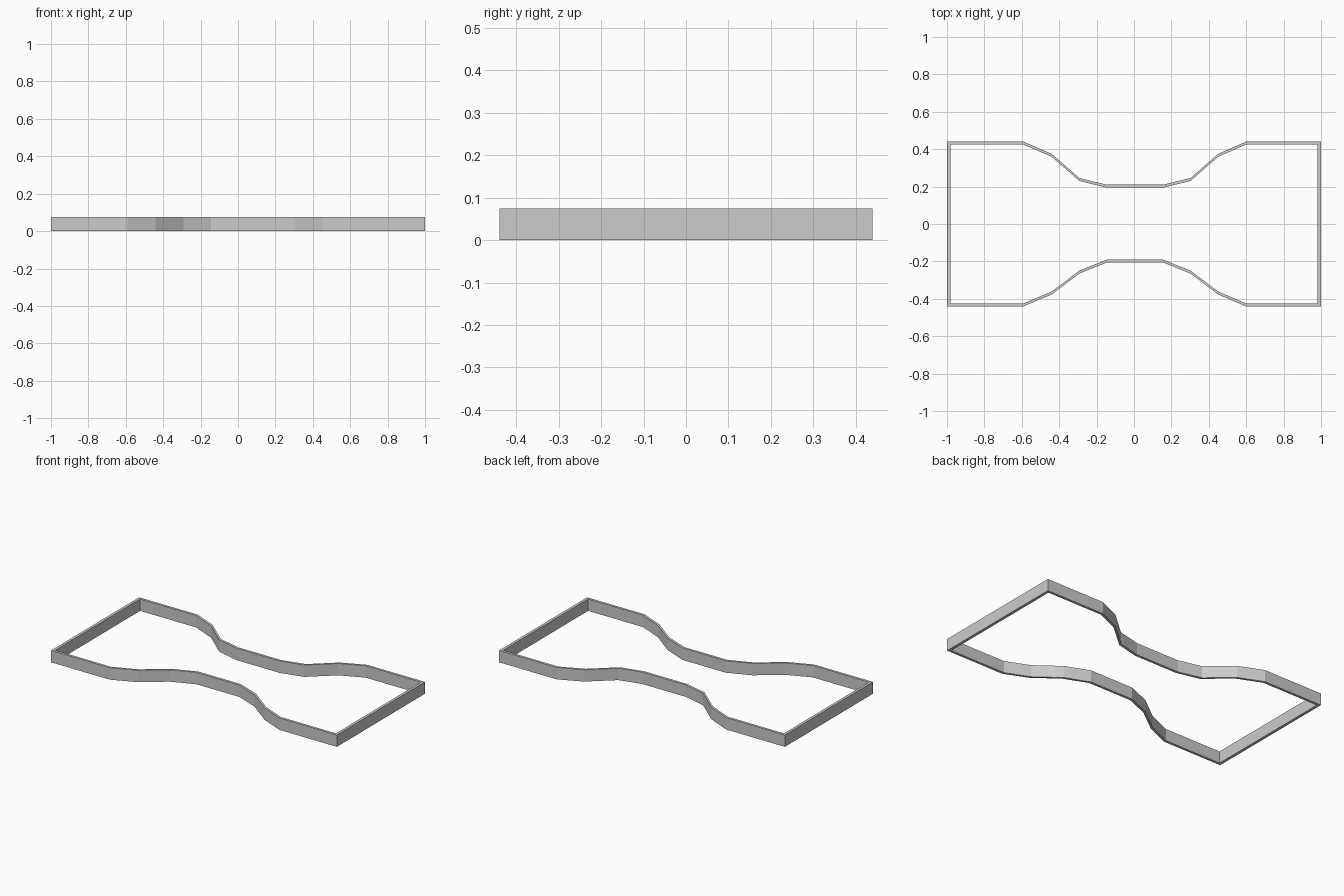
import bpy, bmesh

if "Cube" in bpy.data.objects:
    bpy.data.objects.remove(bpy.data.objects["Cube"])

HEIGHT = 0.075
WALL = 0.016
END_X = 1.0
END_WALL = 0.018

# Bend stations along x, shared by both long walls
XS = [-0.59, -0.44, -0.292, -0.145, 0.155, 0.302, 0.45, 0.597]
BACK = [0.44, 0.375, 0.246, 0.21]
FRONT = [-0.44, -0.377, -0.265, -0.206]


def outline(inset_x, inset_y):
    """Closed counter-clockwise outline of the pinched frame."""
    x = END_X - inset_x
    front = [y + inset_y for y in FRONT + FRONT[::-1]]
    back = [y - inset_y for y in BACK + BACK[::-1]]
    pts = [(-x, front[0])] + list(zip(XS, front)) + [(x, front[-1]), (x, 0)]
    pts += [(x, back[-1])] + list(zip(XS, back))[::-1] + [(-x, back[0]), (-x, 0)]
    return pts


bm = bmesh.new()


def ring(pts, z):
    return [bm.verts.new((x, y, z)) for x, y in pts]


# Four loops around the wall's cross-section, bridged with quads
outer, inner = outline(0, 0), outline(END_WALL, WALL)
loops = [ring(outer, 0), ring(outer, HEIGHT), ring(inner, HEIGHT), ring(inner, 0)]
n = len(outer)
for k in range(4):
    a, b = loops[k], loops[(k + 1) % 4]
    for i in range(n):
        j = (i + 1) % n
        bm.faces.new((a[i], a[j], b[j], b[i]))
bmesh.ops.recalc_face_normals(bm, faces=bm.faces)

# Thin-walled open frame
mesh = bpy.data.meshes.new("pinched_frame")
bm.to_mesh(mesh)
bm.free()
frame = bpy.data.objects.new("pinched_frame", mesh)
bpy.context.collection.objects.link(frame)
